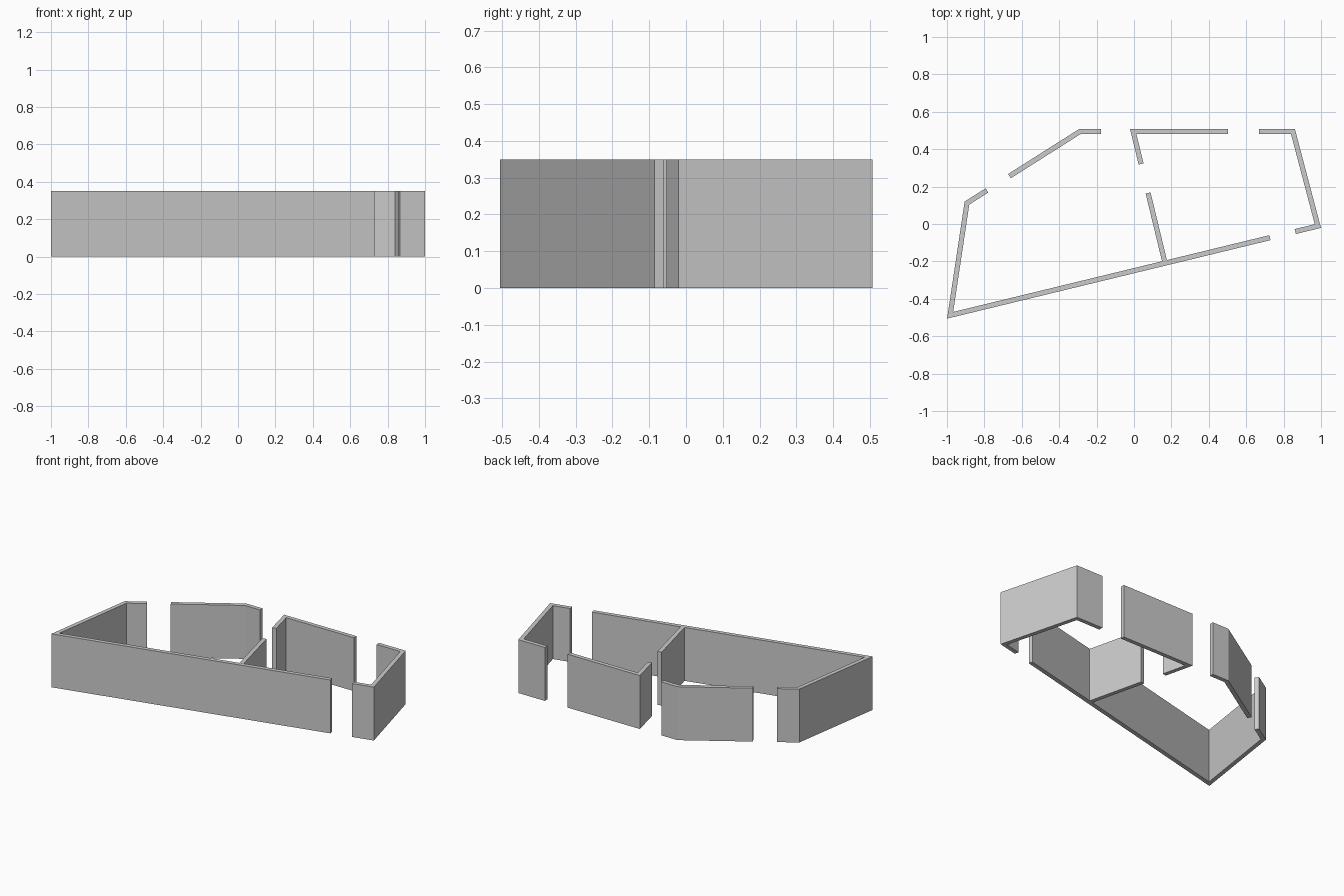
import bpy, bmesh
from mathutils import Vector

if "Cube" in bpy.data.objects:
    bpy.data.objects.remove(bpy.data.objects["Cube"])

H, HALF = 0.35, 0.0135   # wall height, half thickness

# centreline corners of the floor plan
SW, W, NW = Vector((-0.983, -0.488)), Vector((-0.893, 0.112)), Vector((-0.290, 0.494))
NE, E = Vector((0.850, 0.494)), Vector((0.983, -0.011))
PART_N, PART_S = Vector((-0.004, 0.494)), Vector((0.166, -0.209))


def at_x(a, b, x):
    return a.lerp(b, (x - a.x) / (b.x - a.x))


def at_y(a, b, y):
    return a.lerp(b, (y - a.y) / (b.y - a.y))


def wall(name, pts):
    """Extruded wall along a centreline, mitred corners and square ends."""
    dirs = [(b - a).normalized() for a, b in zip(pts, pts[1:])]
    norms = [Vector((-d.y, d.x)) for d in dirs]
    left, right = [], []
    for i, p in enumerate(pts):
        n0, n1 = norms[max(i - 1, 0)], norms[min(i, len(norms) - 1)]
        m = (n0 + n1) * (HALF / (1 + n0.dot(n1)))
        left.append(p + m)
        right.append(p - m)
    bm = bmesh.new()
    rings = []
    for l, r in zip(left, right):
        rings.append([bm.verts.new((q.x, q.y, z))
                      for q, z in ((l, 0), (r, 0), (r, H), (l, H))])
    for a, b in zip(rings, rings[1:]):
        for k in range(4):
            j = (k + 1) % 4
            bm.faces.new((a[k], a[j], b[j], b[k]))
    bm.faces.new(rings[0])
    bm.faces.new(rings[-1])
    bmesh.ops.recalc_face_normals(bm, faces=bm.faces)
    me = bpy.data.meshes.new(name)
    bm.to_mesh(me)
    bm.free()
    bpy.context.collection.objects.link(bpy.data.objects.new(name, me))


# long front wall turning up the west side to the first opening
wall("front_and_west_wall", [at_x(SW, E, 0.727), SW, W, at_x(W, NW, -0.786)])
# slanted north-west wall up to the back opening
wall("north_west_wall", [at_x(W, NW, -0.666), NW, Vector((-0.176, 0.494))])
# back wall with the upper stub of the partition
wall("back_wall", [at_y(PART_N, PART_S, 0.321), PART_N, Vector((0.503, 0.494))])
# east corner between the back opening and the front doorway
wall("east_wall", [Vector((0.668, 0.494)), NE, E, at_x(SW, E, 0.862)])
# lower partition, butting against the front wall's inner face
inner_end = PART_S + (PART_N - PART_S).normalized() * HALF
wall("partition_wall", [at_y(PART_N, PART_S, 0.166), inner_end])
